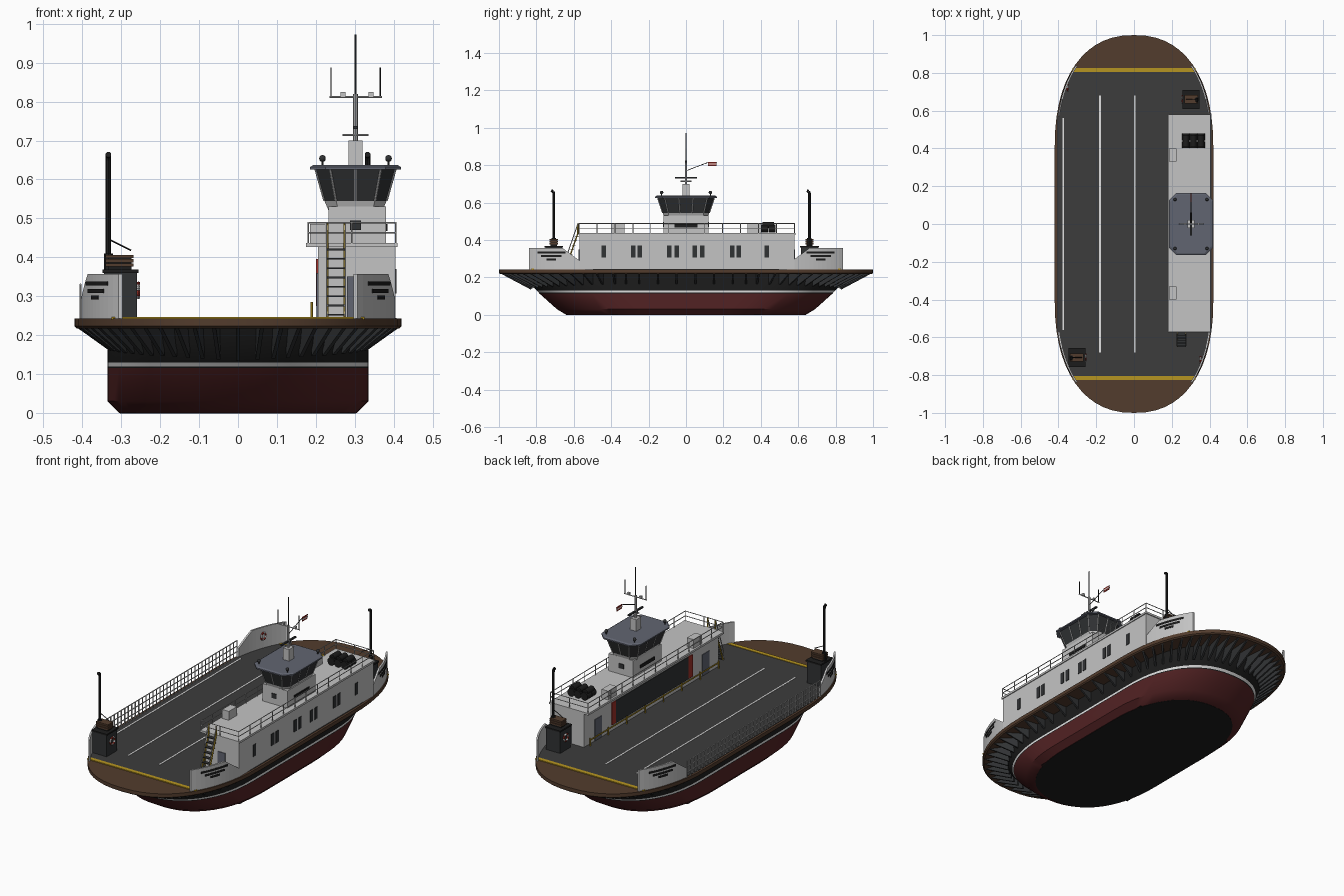
import bpy, bmesh, math
from mathutils import Vector, Matrix

if "Cube" in bpy.data.objects:
    bpy.data.objects.remove(bpy.data.objects["Cube"])


def material(name, r, g, b):
    m = bpy.data.materials.new(name)
    m.use_nodes = True
    m.diffuse_color = (r, g, b, 1)
    m.node_tree.nodes["Principled BSDF"].inputs["Base Color"].default_value = (r, g, b, 1)
    return m


HULL_RED = material("hull red", .085, .016, .017)
BLACK = material("black", .012, .012, .012)
CHARCOAL = material("charcoal", .03, .032, .034)
DECK = material("deck grey", .045, .045, .045)
BROWN = material("rust brown", .085, .045, .026)
WALL = material("wall grey", .55, .55, .55)
WHITE = material("line white", .75, .75, .75)
YELLOW = material("safety yellow", .47, .3, .015)
SLATE = material("slate", .12, .13, .165)
RED = material("signal red", .35, .03, .02)


def finish(name, bm, mats, smooth=False):
    bmesh.ops.recalc_face_normals(bm, faces=bm.faces[:])
    me = bpy.data.meshes.new(name)
    bm.to_mesh(me)
    bm.free()
    ob = bpy.data.objects.new(name, me)
    bpy.context.collection.objects.link(ob)
    for m in mats if isinstance(mats, list) else [mats]:
        me.materials.append(m)
    if smooth:
        bpy.ops.object.select_all(action='DESELECT')
        ob.select_set(True)
        bpy.context.view_layer.objects.active = ob
        bpy.ops.object.shade_smooth_by_angle(angle=math.radians(35))
    return ob


def boxes(name, mat, *spans):
    """Each span is (x0, x1, y0, y1, z0, z1)."""
    bm = bmesh.new()
    for x0, x1, y0, y1, z0, z1 in spans:
        m = Matrix.LocRotScale(((x0 + x1) / 2, (y0 + y1) / 2, (z0 + z1) / 2), None,
                               (abs(x1 - x0), abs(y1 - y0), z1 - z0))
        bmesh.ops.create_cube(bm, size=1, matrix=m)
    return finish(name, bm, mat)


def tubes(name, mat, r, *lines, sides=6):
    """Round bars along each polyline."""
    bm = bmesh.new()
    for pts in lines:
        for a, b in zip(pts, pts[1:]):
            a, b = Vector(a), Vector(b)
            d = b - a
            m = Matrix.Translation((a + b) / 2) @ d.to_track_quat('Z', 'Y').to_matrix().to_4x4()
            bmesh.ops.create_cone(bm, cap_ends=True, segments=sides, radius1=r, radius2=r,
                                  depth=d.length, matrix=m)
    return finish(name, bm, mat, sides > 6)


def loft(name, rings, mats, bands=None, smooth=False):
    """Skin a stack of equal rings; bands gives the material of each level."""
    bm = bmesh.new()
    vs = [[bm.verts.new(p) for p in ring] for ring in rings]
    n = len(vs[0])
    for k, (lo, hi) in enumerate(zip(vs, vs[1:])):
        for i in range(n):
            f = bm.faces.new((lo[i], lo[(i + 1) % n], hi[(i + 1) % n], hi[i]))
            f.material_index = bands[k] if bands else 0
    bm.faces.new(vs[0]).material_index = bands[0] if bands else 0
    bm.faces.new(vs[-1]).material_index = bands[-1] if bands else 0
    return finish(name, bm, mats, smooth)


# Plan outlines: straight sides with rounded ends
POW = 2.3
STEPS = 14


def quarter(hw, hl, span):
    for i in range(STEPS + 1):
        t = math.pi / 2 * i / STEPS
        yield (hw * max(0, math.cos(t)) ** (2 / POW), hl - span + span * math.sin(t) ** (2 / POW))


def outline(hw, hl, span, z):
    q = list(quarter(hw, hl, span))
    q[-1] = (0, hl)
    right = [(x, -y) for x, y in reversed(q)] + q
    return [(x, y, z) for x, y in right] + [(-x, y, z) for x, y in reversed(right[1:-1])]


def edge_x(y):
    t = max(0, abs(y) - .4) / .6
    return .42 * (1 - t ** POW) ** (1 / POW)


# Hull with boot stripe
levels = [(.305, .64, 0), (.335, .69, .03), (.335, .785, .115), (.335, .788, .119),
          (.335, .798, .129), (.335, .84, .175), (.335, .86, .224)]
loft("hull", [outline(w, l, .45, z) for w, l, z in levels], [HULL_RED, BLACK, WHITE],
     [0, 0, 1, 2, 1, 1], True)
boxes("keel_plate", BLACK, (-.29, .29, -.4, .4, -.0, .001))
loft("keel_bottom", [outline(.303, .637, .45, -.001), outline(.303, .637, .45, .002)], BLACK)

# Overhanging deck slab and triangular brackets under it
loft("deck_slab", [outline(.415, .992, .6, .217), outline(.42, 1, .6, .223),
                   outline(.42, 1, .6, .242)], BROWN, smooth=True)
bm = bmesh.new()
hull_q, deck_q = list(quarter(.335, .83, .45)), list(quarter(.415, .99, .6))
pairs = [(h, d, .165 - .03 * i / STEPS) for i, (h, d) in enumerate(zip(hull_q, deck_q))]
pairs += [((.335, y), (.415, y), .165) for y in (.05, .15, .25, .32)]
for h, d, low in pairs:
    for sx in (-1, 1):
        for sy in (-1, 1):
            a, b = Vector((h[0] * sx, h[1] * sy, 0)), Vector((d[0] * sx, d[1] * sy, 0))
            side = (b - a).cross(Vector((0, 0, 1))).normalized() * .005
            tri = [a + Vector((0, 0, low)), b + Vector((0, 0, .22)), a + Vector((0, 0, .22))]
            f1 = [bm.verts.new(p + side) for p in tri]
            f2 = [bm.verts.new(p - side) for p in tri]
            bm.faces.new(f1)
            bm.faces.new(f2[::-1])
            for i in range(3):
                bm.faces.new((f1[i], f2[i], f2[i - 2], f1[i - 2]))
finish("deck_brackets", bm, CHARCOAL)

# Vehicle deck surface and painted lines
ys = [-.81 + 1.62 * i / 40 for i in range(41)]
plan = [(edge_x(y) - .012, y) for y in ys] + [(-edge_x(y) + .012, y) for y in ys[::-1]]
loft("vehicle_deck", [[(x, y, z) for x, y in plan] for z in (.24, .244)], DECK)
boxes("lane_lines", WHITE, *[(x - .004, x + .004, -l, l, .243, .2455)
                             for x, l in ((-.18, .68), (.005, .68), (-.375, .56))])
boxes("ramp_lines", YELLOW, *[(-.325, .325, s * .805, s * .827, .24, .2465) for s in (-1, 1)])


# Bulwarks follow the deck edge at the four corners
def edge_strip(name, mat, sx, sy, y0, y1, low, high, inset, thick):
    rings = []
    for i in range(13):
        y = y0 + (y1 - y0) * i / 12
        x = edge_x(y) - inset
        rings.append([(sx * a, sy * y, z) for a, z in
                      ((x, low), (x, high(y)), (x - thick, high(y)), (x - thick, low))])
    loft(name, rings, mat)


for sx in (-1, 1):
    for sy in (-1, 1):
        edge_strip("bulwark", WALL, sx, sy, .57, .84, .24,
                   lambda y: min(.357, .29 + .067 * (y - .57) / .09), .006, .01)
        for w, z in ((.075, .327), (.055, .308), (.025, .291)):
            edge_strip("bulwark_slot", BLACK, sx, sy, .72 - w, .72 + w, z,
                       lambda y, z=z: z + .011, .004, .004)

# Open guard rail on the side without a deckhouse
rail = [(-.405, -.57 + 1.14 * i / 38) for i in range(39)]
tubes("side_rail", WALL, .0028,
      *[[(x, y, .24), (x, y, .33)] for x, y in rail],
      *[[(-.405, -.57, z), (-.405, .57, z)] for z in (.27, .3, .33)])

# Deckhouse
boxes("deckhouse", WALL, (.205, .405, -.57, .58, .24, .43))
boxes("deckhouse_roof", WALL, (.175, .41, -.575, .585, .426, .437))
boxes("side_windows", CHARCOAL, *[(.402, .408, y - .012, y + .012, .307, .37) for y in
                                  (-.44, -.283, -.246, -.09, -.05, .048, .086, .246, .283, .433)])
boxes("inner_dark_panel", CHARCOAL, (.201, .206, -.31, .31, .275, .395))
boxes("inner_red_panels", RED, *[(.201, .206, s * .31, s * .345, .275, .395) for s in (-1, 1)])
boxes("doors", SLATE, *[(.202, .206, s * .43, s * .49, .245, .36) for s in (-1, 1)],
      (.28, .325, -.574, -.569, .245, .35), (.28, .325, .579, .584, .245, .35))
boxes("roof_lockers", WALL, *[(.185, .225, s * .33, s * .4, .437, .485) for s in (-1, 1)])
tubes("yellow_guard", YELLOW, .0035, [(.19, -.55, .275), (.19, .55, .275)],
      *[[(.19, -.55 + .157 * i, .24), (.19, -.55 + .157 * i, .285)] for i in range(8)])

# Roof railing
X0, X1, Y0, Y1 = .18, .405, -.572, .58
posts = [(x, Y0 + (Y1 - Y0) * i / 12) for i in range(13) for x in (X0, X1)]
posts += [((X0 + X1) / 2, y) for y in (Y0, Y1)]
tubes("roof_railing", WALL, .0022, *[[(x, y, .435), (x, y, .489)] for x, y in posts],
      *[[(X0, Y0, z), (X1, Y0, z), (X1, Y1, z), (X0, Y1, z), (X0, Y0, z)] for z in (.463, .489)])

# Stairs
tubes("stair_stringers", YELLOW, .0035,
      *[[(x, -.645, .243), (x, -.578, .437), (x, -.578, .487)] for x in (.23, .274)])
tubes("stair_handrails", WALL, .0025,
      *[[(x, -.645, .243), (x, -.645, .295), (x, -.578, .487)] for x in (.228, .276)])
boxes("stair_treads", CHARCOAL, *[(.23, .274, -.652 + .0084 * i, -.632 + .0084 * i,
                                   .25 + .024 * i, .254 + .024 * i) for i in range(8)])

# Life raft canisters
tubes("raft_canisters", BLACK, .021, *[[(.275 + .04 * i, y, .462), (.275 + .04 * i, y + .036, .462)]
                                       for i in range(3) for y in (.402, .442)], sides=12)
tubes("raft_canisters_upper", BLACK, .016, *[[(.275 + .04 * i, .41, .48), (.275 + .04 * i, .47, .48)]
                                             for i in range(3)], sides=12)


# Wheelhouse
def octagon(hx, hy, c, z, cx=.302):
    p = [(hx, -hy + c), (hx, hy - c), (hx - c, hy), (-hx + c, hy)]
    return [(cx + s * x, s * y, z) for s in (1, -1) for x, y in p]


boxes("wheelhouse_base", WALL, (.232, .38, -.12, .12, .435, .53))
boxes("base_name_boards", BLACK, (.378, .384, -.062, .062, .468, .485),
      (.228, .234, -.062, .062, .468, .485))
boxes("base_windows", CHARCOAL, (.288, .316, -.124, -.119, .47, .495),
      (.288, .316, .119, .124, .47, .495))
low, high = octagon(.08, .125, .03, .545), octagon(.103, .152, .038, .627)
loft("wheelhouse", [octagon(.07, .117, .026, .522), low, high], [WALL, CHARCOAL], [0, 1])
bars = [[a, b] for a, b in zip(low, high)]
for i, fracs in ((0, (.33, .67)), (4, (.33, .67)), (2, (.5,)), (6, (.5,))):
    for t in fracs:
        bars.append([Vector(r[i]).lerp(Vector(r[i + 1]), t) for r in (low, high)])
tubes("window_mullions", WALL, .0028, *bars)
loft("wheelhouse_roof", [octagon(.117, .165, .04, .625), octagon(.117, .165, .04, .632),
                         octagon(.108, .156, .037, .637)], SLATE)

# Mast, aerials and radar
boxes("mast_tower", WALL, (.284, .32, -.02, .02, .635, .70))
tubes("mast", WALL, .006, [(.302, 0, .7), (.302, 0, .82)], sides=8)
tubes("mast_top", CHARCOAL, .003, [(.302, 0, .82), (.302, 0, .972)])
tubes("mast_yards", WALL, .0028, [(.235, 0, .812), (.37, 0, .812)],
      [(.268, 0, .714), (.336, 0, .714)], [(.302, -.03, .714), (.302, .03, .714)])
boxes("radar_scanner", CHARCOAL, (.297, .307, -.06, .06, .73, .738))
tubes("aerials", BLACK, .002, *[[(x, 0, .812), (x, 0, .888)] for x in (.239, .366)])
boxes("yard_lamps", WALL, *[(x - .006, x + .006, -.006, .006, .812, .825) for x in (.27, .342)])
tubes("flag_line", CHARCOAL, .0018, [(.302, 0, .77), (.302, .11, .812), (.302, .165, .815)])
boxes("flag_red", RED, (.3, .304, .117, .162, .795, .817))
boxes("flag_stripe", WHITE, (.299, .305, .117, .162, .803, .809))
bm = bmesh.new()
for sx in (-1, 1):
    for sy in (-1, 1):
        bmesh.ops.create_uvsphere(bm, u_segments=10, v_segments=6, radius=.009,
                                  matrix=Matrix.Translation((.302 + sx * .085, sy * .13, .654)))
finish("searchlights", bm, CHARCOAL, True)
tubes("searchlight_posts", CHARCOAL, .003, *[[(.302 + sx * .085, sy * .13, .635),
      (.302 + sx * .085, sy * .13, .65)] for sx in (-1, 1) for sy in (-1, 1)])


# Life rings, facing sideways
def life_ring(x, y, z):
    for k in range(8):
        arc = [(x, y + .018 * math.cos(a), z + .018 * math.sin(a))
               for a in (math.pi / 4 * (k + j / 3) for j in range(4))]
        tubes("life_ring", WHITE if k % 2 else RED, .005, arc)


# Winch house with exhaust mast at two opposite corners
for s, yc in ((-1, -.707), (1, .66)):
    xc = s * .302
    boxes("winch_house", CHARCOAL, (xc - .042, xc + .042, yc - .045, yc + .045, .24, .362))
    boxes("winch_house_lid", BLACK, (xc - .046, xc + .046, yc - .05, yc + .05, .36, .368))
    boxes("winch_box", BROWN, *[(s * .268, s * .34, yc - .022, yc + .022, z, z + .008)
                                for z in (.376, .387, .398)])
    boxes("winch_core", BLACK, (s * .274, s * .334, yc - .017, yc + .017, .366, .404))
    tubes("exhaust_mast", BLACK, .0075, [(s * .333, yc, .365), (s * .333, yc, .65),
          (s * .333, yc - .004, .66), (s * .333, yc - .014, .664)], sides=10)
    tubes("mast_collar", BLACK, .012, [(s * .333, yc, .365), (s * .333, yc, .41)], sides=10)
    tubes("mast_stay", BLACK, .002, [(s * .333, yc, .447), (s * .275, yc, .418)])
    life_ring(xc - s * .046, yc, .315)
    life_ring(s * (edge_x(.72) - .022), -s * .72, .31)
